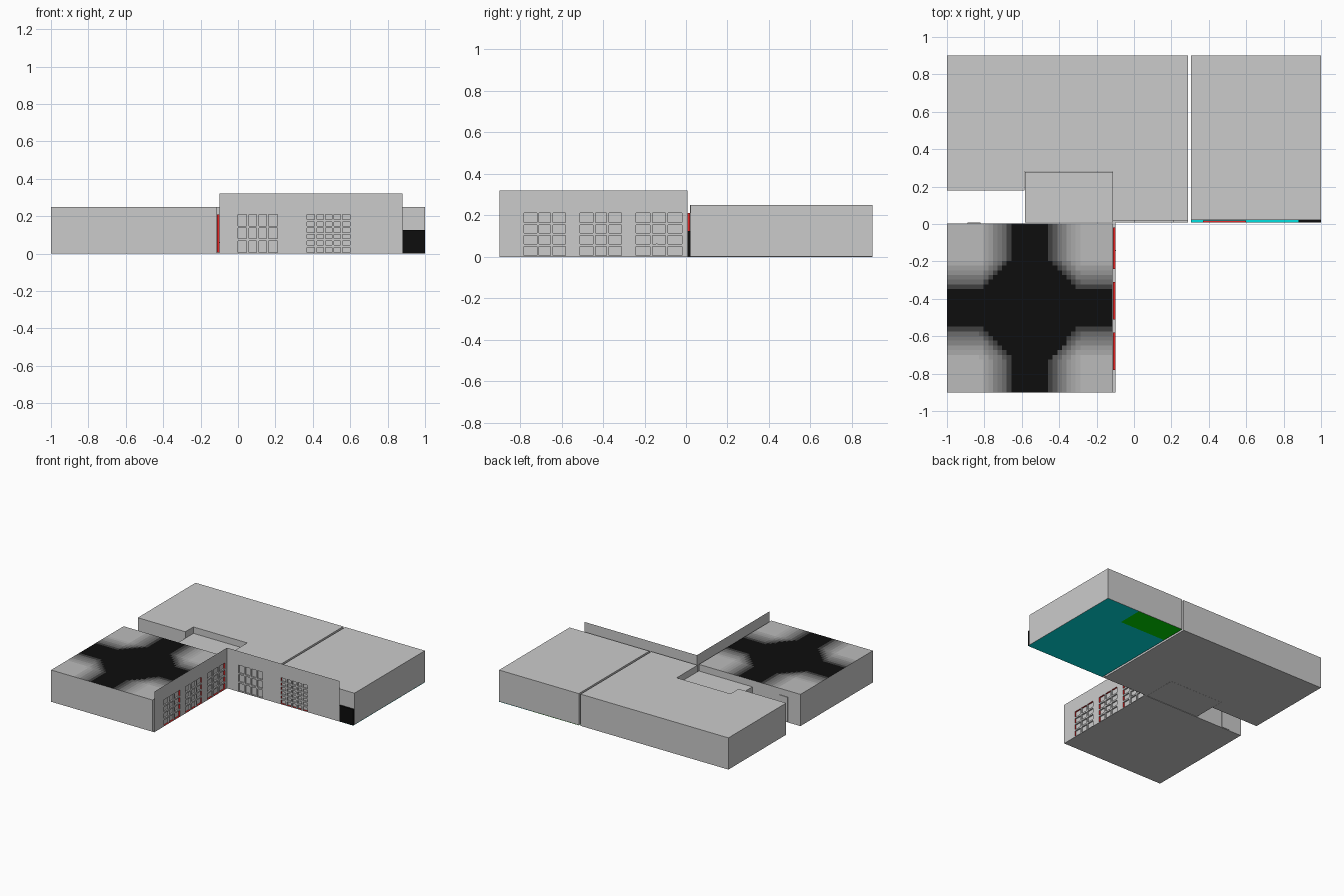
import bpy, bmesh

if "Cube" in bpy.data.objects:
    bpy.data.objects.remove(bpy.data.objects["Cube"])

def mat(name, r, g, b):
    m = bpy.data.materials.new(name)
    m.diffuse_color = (r, g, b, 1)
    m.use_nodes = True
    m.node_tree.nodes["Principled BSDF"].inputs["Base Color"].default_value = m.diffuse_color
    return m

RED = mat("red", 0.8, 0.02, 0.02)
CYAN = mat("cyan", 0.0, 0.75, 0.75)
GREEN = mat("green", 0.0, 0.7, 0.0)
BLACK = mat("black", 0.004, 0.004, 0.004)

def finish(name, bm, mats=()):
    me = bpy.data.meshes.new(name)
    bm.to_mesh(me)
    bm.free()
    for m in mats:
        me.materials.append(m)
    ob = bpy.data.objects.new(name, me)
    bpy.context.collection.objects.link(ob)
    return ob

def quads(name, faces, m=None):
    bm = bmesh.new()
    for f in faces:
        bm.faces.new([bm.verts.new(p) for p in f])
    bmesh.ops.remove_doubles(bm, verts=bm.verts, dist=1e-5)
    return finish(name, bm, [m] if m else [])

def prism(name, outline, z0, z1, m=None):
    bm = bmesh.new()
    f = bm.faces.new([bm.verts.new((x, y, z0)) for x, y in outline])
    ext = bmesh.ops.extrude_face_region(bm, geom=[f], use_keep_orig=True)
    top = [v for v in ext["geom"] if isinstance(v, bmesh.types.BMVert)]
    bmesh.ops.translate(bm, verts=top, vec=(0, 0, z1 - z0))
    bmesh.ops.recalc_face_normals(bm, faces=bm.faces)
    return finish(name, bm, [m] if m else [])

def rect(x0, x1, y0, y1):
    return [(x0, y0), (x1, y0), (x1, y1), (x0, y1)]

def floor(name, outline, m=None):
    return quads(name, [[(x, y, 0) for x, y in reversed(outline)]], m)

# Main building blocks
H, Y0, DEPTH = 0.25, 0.007, 0.013
prism("back_block", [(-1, .18), (-.585, .18), (-.585, .28), (-.115, .28),
                     (-.115, .02), (.288, .02), (.288, .9), (-1, .9)], 0, H)
prism("right_block", rect(.305, 1, .022, .9), 0.002, H)
prism("low_annex", rect(-.584, -.116, Y0, .279), 0, 0.20)
wing = prism("front_wing", rect(-1, -.115, -.9, .003), 0, H)

# Front wing roof: grey corners fading to a black cross
bm = bmesh.new()
bm.from_mesh(wing.data)
bmesh.ops.delete(bm, geom=[f for f in bm.faces if f.normal.z > .9], context='FACES')
bm.to_mesh(wing.data)
bm.free()
N, STEPS = 36, 10
shades = [mat("roof_shade_%d" % i, *[max(.004, .5 * (i / STEPS))] * 3)
          for i in range(STEPS + 1)]

def fade(v, a, b, c, d):
    t = (b - v) / (b - a) if v < (b + c) / 2 else (v - c) / (d - c)
    return min(1, max(0, t))

bm = bmesh.new()
xs = [-1 + .885 * i / N for i in range(N + 1)]
ys = [-.9 + .903 * i / N for i in range(N + 1)]
grid = [[bm.verts.new((x, y, H)) for y in ys] for x in xs]
for i in range(N):
    for j in range(N):
        f = bm.faces.new((grid[i][j], grid[i + 1][j], grid[i + 1][j + 1], grid[i][j + 1]))
        cx, cy = f.calc_center_median()[:2]
        k = fade(cx, -.82, -.65, -.46, -.29) + fade(cy, -.72, -.54, -.36, -.19) - 1
        f.material_index = round(max(0, k) * STEPS)
finish("front_wing_roof", bm, shades)

# Floors showing from below and along the facades
floor("wing_floor_strip", rect(-.115, -.1, -.9, Y0))
floor("back_floor_strip", rect(-.115, .288, Y0, .02))
floor("right_floor", [(.305, Y0), (1, Y0), (1, .9), (.71, .9), (.71, .7), (.305, .7)], CYAN)
floor("corner_floor", rect(.305, .71, .7, .9), GREEN)
prism("black_box", rect(.88, 1, Y0, .022), 0.001, .125, BLACK)

# Facade sheets with recessed, barred windows
def facade(name, P, u0, u1, top, windows):
    wall, u = [], u0
    def q(a, b, c, d):
        return [P(a, c, 0), P(b, c, 0), P(b, d, 0), P(a, d, 0)]
    zb, zt = windows[0][2:4]
    zs = [0, zb, zt, top]
    us = [u0] + [v for w in windows for v in w[:2]] + [u1]
    for i in range(len(us) - 1):
        for j in range(3):
            if not (i % 2 and j == 1):
                wall.append(q(us[i], us[i + 1], zs[j], zs[j + 1]))
    quads(name + "_wall", wall)
    for n, (a, b, c, d, cols, rows, m) in enumerate(windows):
        loop = [(a, c), (b, c), (b, d), (a, d)]
        sides = []
        for i in range(4):
            p, r = loop[i], loop[(i + 1) % 4]
            sides.append([P(*p, 0), P(*r, 0), P(*r, DEPTH), P(*p, DEPTH)])
        quads("%s_reveal_%d" % (name, n), sides, m)
        quads("%s_pane_%d" % (name, n), [[P(*p, DEPTH - .001) for p in loop]])
        t, bars = .006, []
        spans = [(a + (b - a) * i / cols - t, a + (b - a) * i / cols + t, c, d)
                 for i in range(1, cols)]
        spans += [(a, b, c + (d - c) * i / rows - t, c + (d - c) * i / rows + t)
                  for i in range(1, rows)]
        for e, f, g, h in spans:
            bars.append(q(e, f, g, h))
            ring = [(e, g), (e, h), (f, h), (f, g)]
            for i in range(4):
                p, r = ring[i], ring[(i + 1) % 4]
                bars.append([P(*p, 0), P(*r, 0), P(*r, DEPTH - .002), P(*p, DEPTH - .002)])
        quads("%s_bars_%d" % (name, n), bars)

facade("side_facade", lambda u, z, d: (-.1 - d, u, z), -.9, Y0, .32,
       [(-.78, -.58, .005, .21, 3, 4, RED), (-.51, -.31, .005, .21, 3, 4, RED),
        (-.24, -.02, .005, .21, 3, 4, RED)])
facade("front_facade", lambda u, z, d: (u, Y0 + d, z), -.1, .88, .32,
       [(0, .21, .005, .21, 4, 3, None), (.37, .6, .005, .21, 5, 6, RED)])

# Small rear door of the wing and a door handle
prism("rear_door", rect(-.89, -.82, .002, .008), 0.003, .2)
prism("door_handle", rect(-.1, -.096, -.144, -.138), .057, .063)
